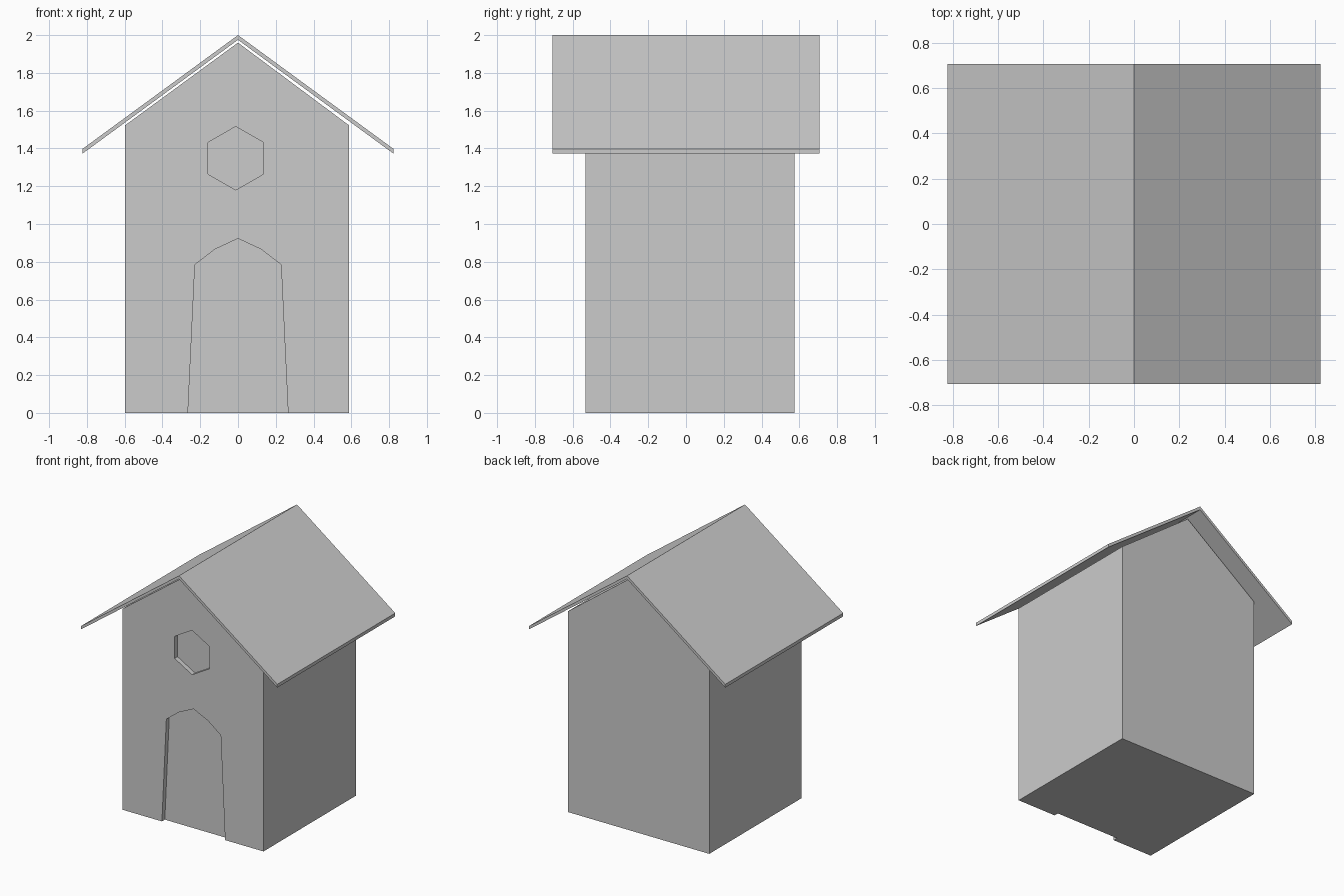
import bpy
import bmesh

old = bpy.data.objects.get("Cube")
if old:
    bpy.data.objects.remove(old, do_unlink=True)

# One plain grey for the whole house
grey = bpy.data.materials.new("light_grey")
grey.use_nodes = True
colour = (0.6, 0.6, 0.6, 1)
grey.diffuse_color = colour
grey.node_tree.nodes["Principled BSDF"].inputs["Base Color"].default_value = colour


def extrude_profile(name, outline, y_front, y_back):
    """Solid from an (x, z) outline, stretched along y."""
    bm = bmesh.new()
    face = bm.faces.new([bm.verts.new((x, y_front, z)) for x, z in outline])
    extruded = bmesh.ops.extrude_face_region(bm, geom=[face])["geom"]
    verts = [v for v in extruded if isinstance(v, bmesh.types.BMVert)]
    bmesh.ops.translate(bm, verts=verts, vec=(0, y_back - y_front, 0))
    bmesh.ops.recalc_face_normals(bm, faces=bm.faces)
    mesh = bpy.data.meshes.new(name)
    bm.to_mesh(mesh)
    bm.free()
    mesh.materials.append(grey)
    obj = bpy.data.objects.new(name, mesh)
    bpy.context.collection.objects.link(obj)
    return obj


def mirrored(half):
    """Complete an outline whose last point lies on the centre line."""
    return half + [(-x, z) for x, z in reversed(half[:-1])]


FRONT, BACK, RECESS = -0.533, 0.574, 0.035

# Walls with gable ends
walls = extrude_profile(
    "house_walls",
    [(-0.597, 0), (0.587, 0), (0.587, 1.523), (0, 1.96), (-0.597, 1.523)],
    FRONT, BACK)

# Roof of two thin slopes
roof_top = [(-0.824, 1.397), (0, 2.0), (0.824, 1.397)]
roof_under = [(x, z - 0.025) for x, z in reversed(roof_top)]
extrude_profile("roof", roof_top + roof_under, -0.707, 0.707)

# Cutters for the door and the hexagonal window recesses
door = mirrored([(-0.266, -0.02), (-0.265, 0), (-0.228, 0.785),
                 (-0.122, 0.866), (0, 0.923)])
window = [(-0.012 + x, 1.348 + z) for x, z in
          [(0, -0.168), (0.146, -0.084), (0.146, 0.084),
           (0, 0.168), (-0.146, 0.084), (-0.146, -0.084)]]

for name, outline in (("door_cutter", door), ("window_cutter", window)):
    cutter = extrude_profile(name, outline, FRONT - 0.1, FRONT + RECESS)
    cutter.hide_render = True
    cutter.hide_viewport = True
    cutter.display_type = 'WIRE'
    cut = walls.modifiers.new(name, 'BOOLEAN')
    cut.operation = 'DIFFERENCE'
    cut.solver = 'EXACT'
    cut.object = cutter
